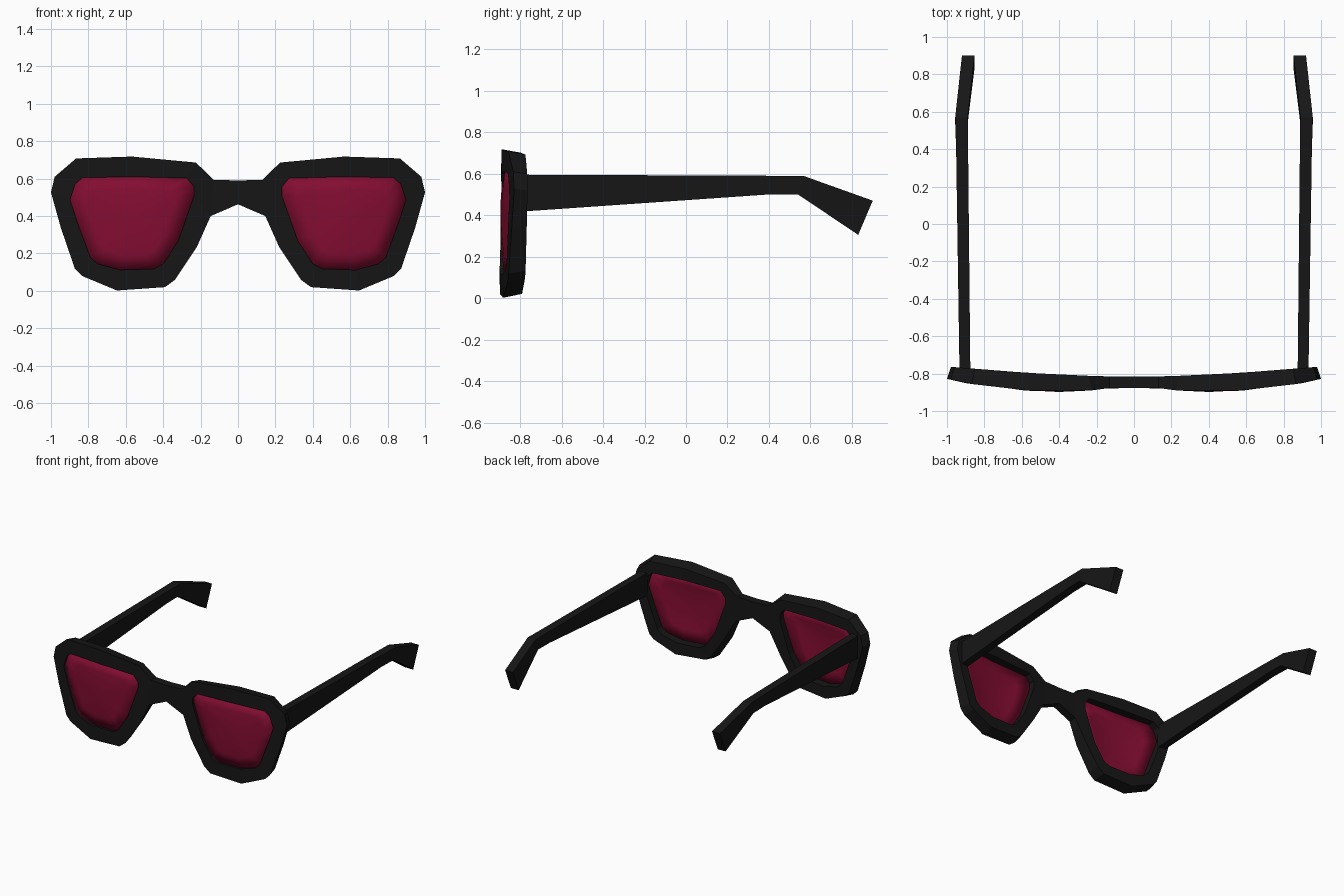
import bpy, bmesh

if "Cube" in bpy.data.objects:
    bpy.data.objects.remove(bpy.data.objects["Cube"])

# Half outlines in (x, z), matched point for point
OUTER = [(.13, .594), (.225, .686), (.567, .718), (.866, .708), (.98, .61), (1, .527), (.947, .337),
         (.872, .118), (.834, .08), (.647, .002), (.39, .02), (.337, .059), (.22, .235), (.146, .40)]
INNER = [(.235, .556), (.272, .602), (.567, .61), (.83, .605), (.87, .572), (.898, .487), (.86, .37),
         (.79, .18), (.75, .144), (.63, .112), (.45, .118), (.40, .145), (.32, .267), (.235, .508)]
# Bowed front and back surfaces, y as a function of x
FRONT = [(0, -.877), (.13, -.877), (.23, -.89), (.4, -.898), (.57, -.89), (.89, -.853), (1, -.828)]
BACK = [(0, -.815), (.15, -.815), (.4, -.806), (.57, -.796), (.95, -.766), (1, -.762)]
CX, CZ = .58, .38


def bow(table, x):
    for (x0, y0), (x1, y1) in zip(table, table[1:]):
        if x <= x1:
            return y0 + (y1 - y0) * (x - x0) / (x1 - x0)
    return table[-1][1]


def material(name, rgb):
    m = bpy.data.materials.new(name)
    m.diffuse_color = (*rgb, 1)
    m.use_nodes = True
    m.node_tree.nodes["Principled BSDF"].inputs["Base Color"].default_value = m.diffuse_color
    return m


def finish(bm, name, mat):
    bmesh.ops.recalc_face_normals(bm, faces=bm.faces)
    me = bpy.data.meshes.new(name)
    bm.to_mesh(me)
    bm.free()
    me.materials.append(mat)
    ob = bpy.data.objects.new(name, me)
    bpy.context.collection.objects.link(ob)
    ob.modifiers.new("Mirror", 'MIRROR')
    return ob


def bridge(bm, a, b, closed=True):
    n = len(a)
    for i in range(n if closed else n - 1):
        j = (i + 1) % n
        bm.faces.new((a[i], a[j], b[j], b[i]))


black = material("black_plastic", (.008, .008, .008))
red = material("red_glass", (.23, .004, .032))

# Front frame: eye rim plus half of the nose bridge, mirrored
bm = bmesh.new()
last = len(OUTER) - 1


def loop(points, table, scale=1):
    verts = []
    for i, (x, z) in enumerate(points):
        s = 1 if i in (0, last) else scale
        x, z = CX + (x - CX) * s, CZ + (z - CZ) * s
        verts.append(bm.verts.new((x, bow(table, x), z)))
    return verts


fo, fi = loop(OUTER, FRONT), loop(INNER, FRONT)
bo, bi = loop(OUTER, BACK, .95), loop(INNER, BACK)
bridge(bm, fo, fi)
bridge(bm, fi, bi)
bridge(bm, bi, bo)
bridge(bm, fo, bo, closed=False)
centre = [bm.verts.new((0, bow(t, 0), z)) for t, z in
          ((FRONT, .59), (BACK, .59), (BACK, .463), (FRONT, .463))]
bridge(bm, [fo[0], bo[0], bo[last], fo[last]], centre)
finish(bm, "front_frame", black)

# Lenses: domed sheets set just inside the rims
bm = bmesh.new()
rings = []
for s in (1, .7, .35):
    ring = []
    for x, z in INNER:
        x, z = CX + (x - CX) * s, CZ + (z - CZ) * s
        ring.append(bm.verts.new((x, bow(FRONT, x) + .018 - .02 * (1 - s * s), z)))
    rings.append(ring)
for a, b in zip(rings, rings[1:]):
    bridge(bm, a, b)
mid = bm.verts.new((CX, bow(FRONT, CX) - .002, CZ))
for i, v in enumerate(rings[-1]):
    bm.faces.new((v, rings[-1][(i + 1) % len(INNER)], mid))
for f in bm.faces:
    f.smooth = True
lens = finish(bm, "lenses", red)
if lens.data.polygons[0].normal.y > 0:
    lens.data.flip_normals()
thick = lens.modifiers.new("Thickness", 'SOLIDIFY')
thick.thickness = .015
thick.offset = -1

# Temple arms: lofted rectangles, bent down behind the ear
bm = bmesh.new()
secs = []
for yt, yb, zt, zb, xi, xo in ((-.785, -.785, .595, .418, .875, .933),
                               (.40, .40, .59, .50, .887, .951),
                               (.57, .54, .588, .50, .889, .956),
                               (.90, .83, .47, .305, .853, .92)):
    secs.append([bm.verts.new(p) for p in
                 ((xi, yt, zt), (xo, yt, zt), (xo, yb, zb), (xi, yb, zb))])
for a, b in zip(secs, secs[1:]):
    bridge(bm, a, b)
bm.faces.new(secs[0])
bm.faces.new(secs[-1])
finish(bm, "temple_arms", black)
